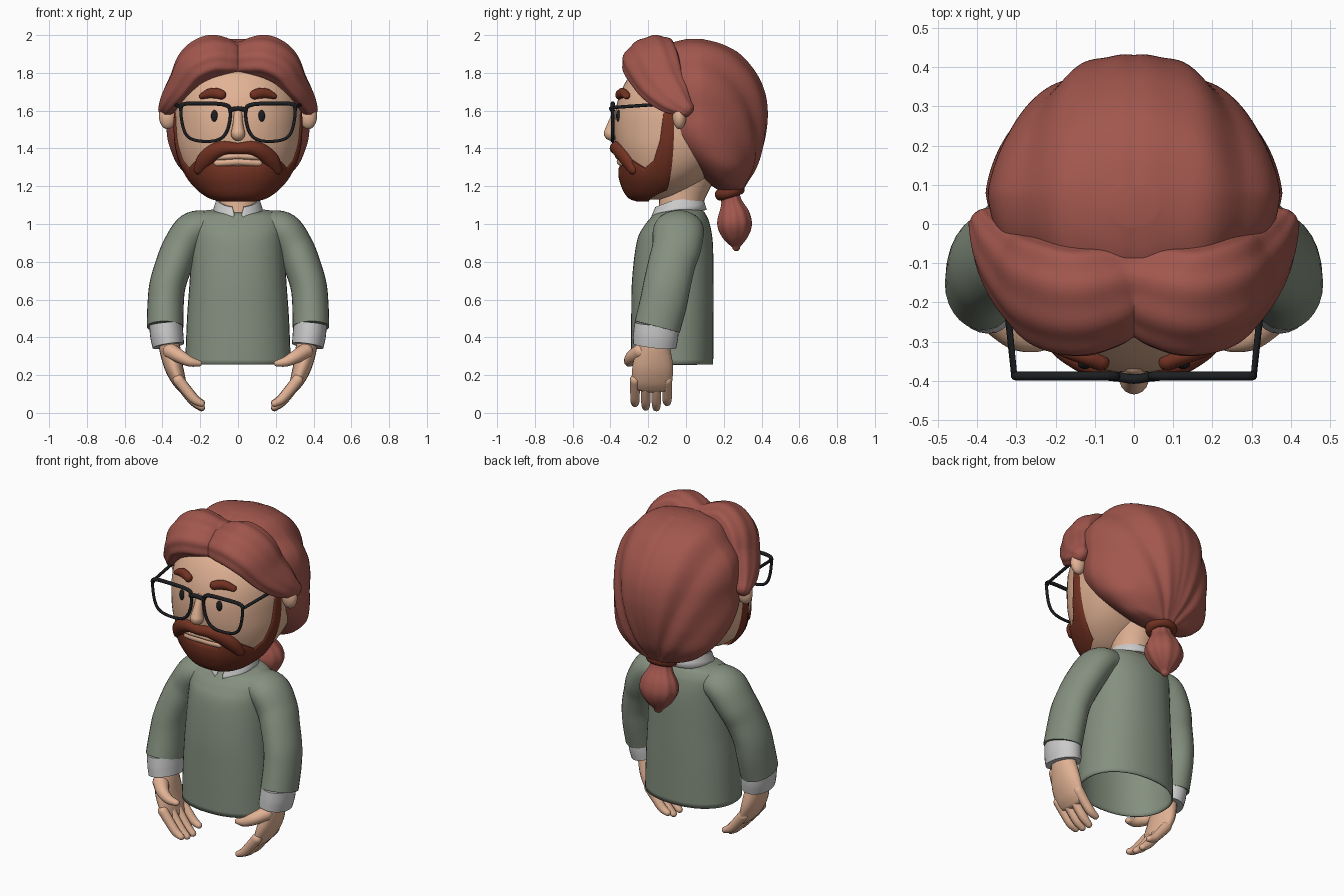
import bpy, bmesh
from math import sin, cos, pi, radians, atan2
from mathutils import Vector, Matrix
from mathutils.bvhtree import BVHTree

if "Cube" in bpy.data.objects:
    bpy.data.objects.remove(bpy.data.objects["Cube"])


def material(name, *rgb):
    m = bpy.data.materials.new(name)
    m.diffuse_color = (*rgb, 1)
    m.use_nodes = True
    m.node_tree.nodes["Principled BSDF"].inputs["Base Color"].default_value = m.diffuse_color
    return m


SKIN = material("skin", .76, .45, .30)
HAIR = material("hair_red", .36, .095, .075)
BEARD = material("beard_brown", .17, .032, .016)
KNIT = material("sage_knit", .235, .28, .215)
DARK = material("dark_frame", .012, .013, .015)
Y, X = Vector((0, 1, 0)), Vector((1, 0, 0))


def smooth(pts, k=6, closed=False):
    """Catmull-Rom resampling of tuples of any length."""
    v, n, out = [Vector(p) for p in pts], len(pts), []
    for i in range(n if closed else n - 1):
        if closed:
            a, b, c, d = (v[(i + j) % n] for j in (-1, 0, 1, 2))
        else:
            a, b, c, d = v[max(i - 1, 0)], v[i], v[i + 1], v[min(i + 2, n - 1)]
        for s in range(k):
            t = s / k
            out.append(.5 * (2 * b + (c - a) * t + (2 * a - 5 * b + 4 * c - d) * t * t
                             + (3 * b - a - 3 * c + d) * t ** 3))
    return out if closed else out + [v[-1]]


def skin_rings(name, rings, mat=None, caps=(True, True), wrap=True, mirror=False, thick=0):
    """Joins equal rings of points into one smooth object."""
    bm = bmesh.new()
    rows = [[bm.verts.new(p) for p in r] for r in rings]
    n = len(rows[0])
    for a, b in zip(rows, rows[1:]):
        for i in range(n if wrap else n - 1):
            j = (i + 1) % n
            bm.faces.new((a[i], a[j], b[j], b[i]))
    for row, cap in ((rows[0], caps[0]), (rows[-1], caps[1])):
        if cap and wrap:
            bm.faces.new(row)
    bmesh.ops.recalc_face_normals(bm, faces=bm.faces)
    return add_mesh(name, bm, mat, mirror, thick)


def add_mesh(name, bm, mat, mirror=False, thick=0):
    me = bpy.data.meshes.new(name)
    bm.to_mesh(me)
    bm.free()
    ob = bpy.data.objects.new(name, me)
    bpy.context.collection.objects.link(ob)
    return finish(ob, mat, mirror, thick)


def finish(ob, mat, mirror=False, thick=0):
    if mat:
        ob.data.materials.append(mat)
    bpy.ops.object.select_all(action='DESELECT')
    bpy.context.view_layer.objects.active = ob
    ob.select_set(True)
    bpy.ops.object.shade_smooth_by_angle(angle=radians(50))
    if thick:
        ob.modifiers.new("thickness", 'SOLIDIFY').thickness = thick
    if mirror:
        ob.modifiers.new("mirror", 'MIRROR').use_mirror_merge = False
    return ob


def loft(name, slices, mat, n=40, power=2.2, k=6, shape=None, **kw):
    """Horizontal slices (z, centre y, half x, half y)."""
    def pw(v):
        return (1 if v > 0 else -1) * abs(v) ** (2 / power)
    rings = [[Vector((s[2] * pw(sin(2 * pi * i / n)), s[1] - s[3] * pw(cos(2 * pi * i / n)), s[0]))
              for i in range(n)] for s in smooth(slices, k)]
    if shape:
        rings = [[shape(p) for p in r] for r in rings]
    return skin_rings(name, rings, mat, **kw)


def sweep(name, path, mat, ref=Y, n=20, k=6, rounded=True, ripple=(0, 1), **kw):
    """Tube along (x, y, z, radius across ref, radius along ref)."""
    pts, rings = smooth(path, k), []

    def ring(c, t, u_r, w_r):
        w = (ref(c) if callable(ref) else ref).copy()
        w = (w - t * w.dot(t)).normalized()
        u = t.cross(w)
        angles = [2 * pi * i / n for i in range(n)]
        rings.append([c + (u * u_r * cos(a) + w * w_r * sin(a)) * (1 + ripple[0] * cos(ripple[1] * a))
                      for a in angles])

    for i, p in enumerate(pts):
        a, b = pts[max(i - 1, 0)], pts[min(i + 1, len(pts) - 1)]
        c, t = Vector(p[:3]), (Vector(b[:3]) - Vector(a[:3])).normalized()
        turns = [0]
        if rounded and i == 0:
            turns = [-85, -60, -30, 0]
        elif rounded and i == len(pts) - 1:
            turns = [0, 30, 60, 85]
        for g in map(radians, turns):
            ring(c + t * min(p[3], p[4]) * sin(g), t, p[3] * cos(g), p[4] * cos(g))
    return skin_rings(name, rings, mat, **kw)


def ball(name, loc, size, mat, mirror=False):
    bm = bmesh.new()
    bmesh.ops.create_uvsphere(bm, u_segments=24, v_segments=14, radius=1,
                              matrix=Matrix.LocRotScale(Vector(loc), None, Vector(size)))
    return add_mesh(name, bm, mat, mirror)


def wire(name, pts, r, mat, closed=False, mirror=True):
    cu = bpy.data.curves.new(name, 'CURVE')
    cu.dimensions, cu.bevel_depth, cu.bevel_resolution, cu.use_fill_caps = '3D', r, 3, True
    sp = cu.splines.new('POLY')
    sp.points.add(len(pts) - 1)
    for q, p in zip(sp.points, pts):
        q.co, q.radius = (*p, 1), 1.3 if p[2] > 1.61 and closed else 1
    sp.use_cyclic_u = closed
    ob = bpy.data.objects.new(name, cu)
    bpy.context.collection.objects.link(ob)
    cu.materials.append(mat)
    if mirror:
        ob.modifiers.new("mirror", 'MIRROR')


def lerp(table, t):
    for (a, va), (b, vb) in zip(table, table[1:]):
        if t <= b:
            return va + (vb - va) * (t - a) / (b - a)
    return table[-1][1]


# Sweater body (open hem, neckline dipping at the front) and sleeves
loft("sweater_body", [(.255, -.073, .28, .217), (.5, -.072, .27, .218), (.7, -.07, .256, .216),
                      (.9, -.06, .245, .202), (1.0, -.048, .245, .174), (1.045, -.042, .225, .15),
                      (1.07, -.04, .18, .13), (1.078, -.04, .11, .1)],
     KNIT, caps=(False, True), thick=.008,
     shape=lambda p: p - Vector((0, 0, .16 * max(0, -.04 - p.y) * max(0, p.z - .95) / .13)))
sweep("sleeves", [(.16, -.04, .99, .085, .12), (.24, -.04, .963, .1, .135), (.3, -.05, .875, .1, .13),
                  (.337, -.075, .79, .098, .125), (.372, -.1, .68, .096, .125),
                  (.383, -.12, .58, .096, .125), (.386, -.152, .455, .097, .123)],
      KNIT, n=28, rounded=False, mirror=True)
sweep("shirt_cuffs", [(.383, -.155, .47, .087, .118), (.377, -.16, .41, .088, .119),
                      (.369, -.166, .355, .084, .115)], None, n=28, rounded=False, mirror=True)

# Hands with curved fingers and thumb
sweep("palms", [(.372, -.165, .4, .05, .075), (.361, -.17, .34, .056, .088), (.342, -.175, .25, .05, .107),
                (.315, -.18, .175, .039, .107), (.295, -.182, .135, .027, .1)], SKIN, mirror=True)
for i, (y, drop) in enumerate(((-.27, .035), (-.213, .016), (-.157, .012), (-.1, .04))):
    sweep(f"fingers_{i + 1}", [(.316, y, .175, .03, .028), (.272, y, .105 + drop * .4, .028, .026),
                               (.23, y, .05 + drop * .6, .025, .025), (.193, y, .014 + drop, .018, .02)],
          SKIN, n=14, k=5, mirror=True)
sweep("thumbs", [(.355, -.235, .325, .042, .047), (.305, -.285, .297, .035, .035),
                 (.255, -.3, .272, .027, .028), (.207, -.295, .262, .017, .02)], SKIN, n=14, mirror=True)

# Neck and folded collar
sweep("neck", [(0, -.035, 1.02, .11, .115), (0, -.02, 1.15, .115, .12), (0, .02, 1.3, .14, .15)], SKIN, n=28)
rings = []
for s in range(61):
    row = []
    for r, z, dip, start in ((.104, 1.095, .02, 14), (.112, 1.128, .02, 16), (.121, 1.128, .022, 15),
                             (.134, 1.09, .02, 9), (.144, 1.058, .012, 12)):
        a = radians(start + (360 - 2 * start) * s / 60)
        front = max(0, (cos(a) - .3) / .7)
        row.append((sin(a) * r * .95, -.04 - cos(a) * (r + .006), z - .018 * cos(a) - dip * front))
    rings.append(row)
skin_rings("shirt_collar", rings, None, wrap=False, thick=.012)

# Head, ears, nose, lips, eyes and brows
head = loft("head", [(1.13, -.18, .05, .05), (1.155, -.165, .15, .125), (1.22, -.12, .235, .2),
                     (1.3, -.08, .29, .262), (1.4, -.045, .325, .325), (1.5, -.02, .338, .36),
                     (1.6, -.01, .34, .363), (1.7, 0, .325, .345), (1.8, .01, .28, .295),
                     (1.88, .02, .2, .2), (1.92, .02, .08, .08)], SKIN, n=56)
tree = BVHTree.FromPolygons([v.co for v in head.data.vertices], [p.vertices for p in head.data.polygons])


def face(x, z, out=0):
    return (x, tree.ray_cast(Vector((x, -2, z)), Y)[0].y - out, z)


ball("ears", (.372, -.035, 1.568), (.046, .036, .066), SKIN, True)
sweep("nose", [(0, -.365, 1.6, .018, .022), (0, -.38, 1.54, .03, .026), (0, -.394, 1.478, .042, .038)],
      SKIN, ref=X)
for nm, z, r in (("upper_lip", 1.36, .017), ("lower_lip", 1.33, .02)):
    sweep(nm, [(*face(x, z - abs(x) * .06, -.004), r, .02) for x in (-.11, -.05, 0, .05, .11)], SKIN, n=12)
ball("eyes", face(.125, 1.572), (.018, .012, .031), DARK, True)
sweep("eyebrows", [(*face(x, z, .01), r, .022) for x, z, r in
                   ((.085, 1.684, .025), (.12, 1.693, .028), (.155, 1.69, .025), (.19, 1.677, .016))],
      BEARD, n=14, mirror=True)

# Beard: a padded band wrapped round the jaw and up to the sideburns
upper = [(0, 1.31), (30, 1.315), (50, 1.36), (62, 1.34), (78, 1.3), (88, 1.34), (94, 1.45), (97, 1.6), (106, 1.635)]
lower = [(0, 1.14), (70, 1.14), (106, 1.2)]
rings = []
for deg in range(-106, 107):
    t = abs(deg)
    d, col = Vector((sin(radians(deg)), -cos(radians(deg)), 0)), []
    zu, zl = lerp(upper, t), lerp(lower, t)
    pad = min(1, (106.5 - t) / 6) ** .5 * lerp([(0, .032), (60, .026), (88, .016), (107, .012)], t)
    for i in range(25):
        f = i / 24
        p = tree.ray_cast(Vector((0, -.16, zu + (zl - zu) * f)), d)[0]
        bulge = pad * sin(pi * f) ** .4 - .003 if 0 < i < 24 else -.006
        col.append(p + d * bulge - Vector((0, 0, .022 * f ** 3)))
    rings.append(col)
skin_rings("beard", rings, BEARD, wrap=False)
half = [(.205, 1.29, .03), (.175, 1.338, .043), (.125, 1.383, .042), (.07, 1.403, .036)]
sweep("moustache", [(*face(x, z, .002), r, .032) for x, z, r in
                    [(-x, z, r) for x, z, r in half] + [(0, 1.4, .03)] + half[::-1]], BEARD)

# Glasses
rim = [(.04, 1.59), (.065, 1.63), (.17, 1.638), (.285, 1.635), (.303, 1.6), (.287, 1.5),
       (.25, 1.452), (.17, 1.437), (.095, 1.45), (.055, 1.5)]
wire("glasses_rims", smooth([(x, -.388, z) for x, z in rim], 6, True), .0085, DARK, True)
wire("glasses_bridge", smooth([(-.05, -.388, 1.6), (0, -.396, 1.612), (.05, -.388, 1.6)]), .012, DARK, mirror=False)
wire("glasses_temples", [(.295, -.39, 1.615), (.306, -.385, 1.617), (.325, -.2, 1.63), (.345, -.05, 1.635)], .009, DARK)

# Swept-back hair with strands fanning out from the tie
tie = Vector((0, .24, 1.19))


def strands(p):
    p.x *= 1 - .6 * max(0, p.y - .08)
    q = p - tie
    a = atan2(q.x, q.y * .3 + q.z * .2 + .55 * q.length)
    away = (p - Vector((0, .08, 1.55))).normalized()
    fade = min(1, q.length / .25)
    return p + away * fade * (.007 * abs(sin(6 * a)) + .006 * cos(19 * a) * abs(sin(3 * a)) - .004)


loft("swept_back_hair", [(1.175, .235, .06, .055), (1.19, .232, .16, .075), (1.22, .22, .245, .105),
                         (1.3, .195, .335, .178), (1.4, .15, .37, .258), (1.5, .115, .38, .314),
                         (1.6, .105, .375, .33), (1.7, .09, .368, .33), (1.8, .075, .335, .3),
                         (1.9, .06, .262, .23), (1.955, .05, .165, .14), (1.98, .045, .06, .05)],
     HAIR, n=150, power=2, k=7, shape=strands)

# Parted fringe waves running from the centre over the temples
sweep("fringe_waves", [(-.03, -.165, 1.868, .125, .084), (.02, -.17, 1.87, .128, .087), (.08, -.185, 1.88, .143, .1),
                       (.15, -.195, 1.883, .152, .103), (.23, -.175, 1.838, .15, .095),
                       (.295, -.13, 1.745, .128, .074), (.35, -.065, 1.665, .095, .058),
                       (.38, -.005, 1.61, .05, .042)],
      HAIR, ref=lambda c: c - Vector((0, 0, 1.5)), n=90, k=8, ripple=(.025, 9), mirror=True)

# Ponytail and hair tie
sweep("ponytail", [(0, .225, 1.19, .06, .05), (0, .24, 1.12, .068, .055), (0, .253, 1.05, .106, .085),
                   (0, .258, .99, .112, .092), (0, .262, .93, .08, .068), (0, .266, .878, .026, .022)],
      HAIR, n=72, ripple=(.025, 10))
bpy.ops.mesh.primitive_torus_add(major_segments=36, minor_segments=14, major_radius=.055, minor_radius=.026,
                                 location=(0, .232, 1.17), rotation=(.3, 0, 0))
hair_tie = bpy.context.object
hair_tie.name, hair_tie.scale = "hair_tie", (1.15, 1, 1.2)
finish(hair_tie, BEARD)
